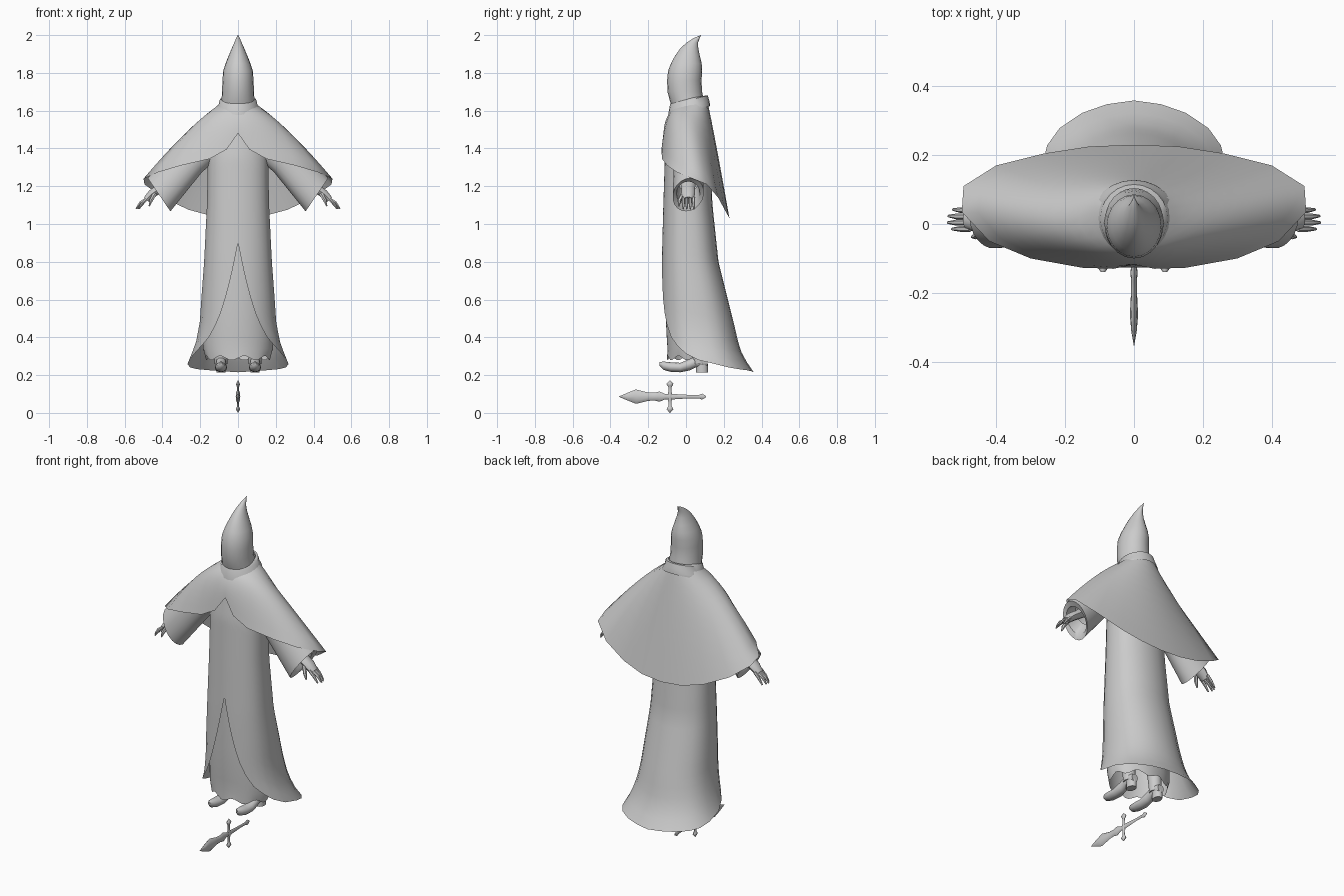
import bpy, bmesh, math
from mathutils import Vector

if "Cube" in bpy.data.objects:
    bpy.data.objects.remove(bpy.data.objects["Cube"])

cloth = bpy.data.materials.new("plain grey")
cloth.diffuse_color = (0.6, 0.6, 0.6, 1)
cloth.use_nodes = True
cloth.node_tree.nodes["Principled BSDF"].inputs["Base Color"].default_value = cloth.diffuse_color


def loft(name, rings, cap_start=False, cap_end=False, angle=50):
    """Skin a list of closed rings that all have the same point count."""
    bm = bmesh.new()
    rows = [[bm.verts.new(p) for p in r] for r in rings]
    n = len(rows[0])
    for a, b in zip(rows, rows[1:]):
        for i in range(n):
            j = (i + 1) % n
            bm.faces.new((a[i], a[j], b[j], b[i]))
    if cap_start:
        bm.faces.new(rows[0])
    if cap_end:
        bm.faces.new(rows[-1])
    bmesh.ops.recalc_face_normals(bm, faces=bm.faces)
    me = bpy.data.meshes.new(name)
    bm.to_mesh(me)
    bm.free()
    me.materials.append(cloth)
    ob = bpy.data.objects.new(name, me)
    bpy.context.collection.objects.link(ob)
    bpy.ops.object.select_all(action='DESELECT')
    ob.select_set(True)
    bpy.context.view_layer.objects.active = ob
    bpy.ops.object.shade_smooth_by_angle(angle=math.radians(angle))
    return ob


def ring(c, u, v, n):
    """Ellipse around c with half axes u and v."""
    c, u, v = Vector(c), Vector(u), Vector(v)
    return [c + u * math.cos(2 * math.pi * i / n) + v * math.sin(2 * math.pi * i / n)
            for i in range(n)]


def interp(table, z):
    """Linear lookup in rows sorted by falling z."""
    for a, b in zip(table, table[1:]):
        if z >= b[0]:
            t = min(1, max(0, (a[0] - z) / (a[0] - b[0])))
            return [p + (q - p) * t for p, q in zip(a, b)]
    return table[-1]


def tube(name, pts, radii, n=8, flat=1.0):
    """Round limb along a path, flattened across the y axis by flat."""
    pts = [Vector(p) for p in pts]
    rings = []
    for i, p in enumerate(pts):
        d = (pts[min(i + 1, len(pts) - 1)] - pts[max(i - 1, 0)]).normalized()
        side = Vector((0, 1, 0))
        side = (side - d * side.dot(d)).normalized()
        rings.append(ring(p, side * radii[i] * flat, d.cross(side) * radii[i], n))
    return loft(name, rings, True, True)


# Robe: rows of height, half width, front y, back y
robe = [(1.6, .09, -.07, .10), (1.5, .14, -.09, .12), (1.35, .16, -.112, .13),
        (1.1, .165, -.12, .14), (.8, .18, -.128, .172), (.6, .195, -.13, .222),
        (.48, .203, -.13, .252), (.38, .222, -.125, .275), (.3, .25, -.12, .30),
        (.25, .275, -.115, .335), (.21, .29, -.115, .362)]
# Robe hem: angle from the front against hem height
hem = [(180, .215), (120, .235), (90, .268), (65, .325), (45, .40), (30, .50),
       (18, .63), (9, .76), (0, .90)]


def robe_point(a, z, inset=0.0):
    _, rx, yf, yb = interp(robe, z)
    c = math.cos(a)
    c = math.copysign(abs(c) ** .8, c)
    return (math.sin(a) * (rx - inset), (yf + yb) / 2 - c * ((yb - yf) / 2 - inset), z)


degs = [0, 4, 9, 14, 20, 27, 35, 45, 57, 70, 85, 100, 115, 130, 148, 164]
degs = degs + [180] + [-d for d in reversed(degs[1:])]
LEVELS = 26
rings = []
for k in range(LEVELS + 1):
    r = []
    for d in degs:
        low = interp(hem, abs(d))[1]
        r.append(robe_point(math.radians(d), 1.6 + (low - 1.6) * k / LEVELS))
    rings.append(r)
loft("robe", rings)

# Under robe with a wavy hem, showing through the front split
N = 48
under = [(1.0, .15, -.108, .12), (.6, .18, -.112, .16), (.4, .185, -.102, .17),
         (.34, .185, -.098, .17), (.29, .17, -.10, .165)]
rings = []
for z, rx, yf, yb in under:
    r = ring((0, (yf + yb) / 2, z), (rx, 0, 0), (0, (yb - yf) / 2, 0), N)
    if z == .29:
        r = [p + Vector((0, 0, .012 * math.sin(i * math.pi / 3))) for i, p in enumerate(r)]
    rings.append(r)
loft("under_robe", rings)

# Cape: neck ring, shoulder ring and hem ring joined by smooth curves
cape_hem = [(0, -.118, 1.48), (.06, -.13, 1.395), (.15, -.127, 1.345), (.3, -.1, 1.31),
            (.42, -.05, 1.275), (.5, .035, 1.24), (.495, .11, 1.21), (.40, .17, 1.14),
            (.26, .205, 1.075), (.13, .225, 1.04), (0, .23, 1.03)]
curves = []
for i, h in enumerate(cape_hem):
    a = math.pi * i / 10
    s, c = math.sin(a), math.cos(a)
    curves.append((Vector((.088 * s, .02 - .09 * c, 1.64 - .025 * c)),
                   Vector((.215 * s, .022 - .12 * c, 1.54 + .03 * c)), Vector(h)))
rings = []
M = .35
for k in range(11):
    t = k / 10
    w0 = (t - M) * (t - 1) / M
    w1 = t * (t - 1) / (M * (M - 1))
    w2 = t * (t - M) / (1 - M)
    half = [p * w0 + q * w1 + r * w2 for p, q, r in curves]
    rings.append(half + [Vector((-p.x, p.y, p.z)) for p in reversed(half[1:-1])])
loft("cape", rings, angle=70)

# Cowl folded round the neck, tilted down at the front
rings = []
for z, rx, ry, tilt in ((1.665, .082, .088, .015), (1.655, .098, .10, .025),
                        (1.62, .105, .108, .035), (1.60, .122, .112, .035),
                        (1.585, .125, .113, .04)):
    rings.append(ring((0, .015, z), (rx, 0, 0), (0, ry, tilt), 24))
loft("cowl", rings)

# Pointed hood: rows of height, half width, front y, back y
hood = [(1.60, .095, -.07, .10), (1.65, .087, -.085, .095), (1.70, .085, -.098, .085),
        (1.76, .082, -.10, .082), (1.81, .079, -.095, .086), (1.85, .066, -.08, .083),
        (1.89, .05, -.058, .073), (1.93, .033, -.03, .065), (1.96, .02, .003, .064),
        (1.985, .009, .042, .073), (2.0, .001, .079, .081)]
loft("hood", [ring((0, (f + b) / 2, z), (w, 0, 0), (0, (b - f) / 2, 0), 20)
              for z, w, f, b in hood], False, True)

for s, side in ((-1, "left"), (1, "right")):
    # Wide open sleeve; rows of centre x, centre z, long axis x and z, y radius
    rows = [(.13, 1.46, .05, .09, .075), (.24, 1.36, .05, .085, .075),
            (.33, 1.26, .055, .09, .078), (.418, 1.155, .06, .088, .082)]
    rings = [ring((s * x, .012, z), (s * ux, .012, uz), (0, r, 0), 20)
             for x, z, ux, uz, r in rows]
    # Cuff turned inwards so the opening shows depth
    rings.append(ring((s * .41, .012, 1.16), (s * .045, 0, .065), (0, .062, 0), 20))
    rings.append(ring((s * .36, .012, 1.22), (s * .035, 0, .05), (0, .05, 0), 20))
    loft(side + "_sleeve", rings)

    # Hand: forearm and palm, four fingers and a thumb
    tube(side + "_palm", [(s * .33, .012, 1.25), (s * .42, .012, 1.185),
                          (s * .455, .012, 1.16), (s * .485, .012, 1.13)],
         [.028, .024, .024, .018], 10, 1.5)
    for i in range(4):
        y = -.014 + i * .018
        reach = (.0, .012, .01, -.003)[i]
        tube(side + "_finger_%d" % (i + 1),
             [(s * .475, y, 1.14), (s * (.505 + reach), y, 1.112),
              (s * (.528 + reach), y * 1.05, 1.08)], [.009, .0085, .004], 6)
    tube(side + "_thumb", [(s * .44, -.015, 1.16), (s * .46, -.035, 1.125),
                           (s * .47, -.038, 1.095)], [.012, .01, .004], 6)

    # Boot: foot sections from toe to heel as y, half width, bottom z, top z
    foot = [(-.14, .006, .25, .268), (-.12, .02, .228, .272), (-.08, .03, .217, .268),
            (-.03, .032, .215, .265), (.02, .028, .225, .285), (.05, .026, .24, .30),
            (.09, .028, .24, .30), (.115, .02, .245, .29)]
    loft(side + "_foot", [ring((s * .09, y, (b + t) / 2), (w, 0, 0), (0, 0, (t - b) / 2), 12)
                          for y, w, b, t in foot], True, True)
    loft(side + "_heel", [ring((s * .09, .085, z), (.024, 0, 0), (0, .032, 0), 12)
                          for z in (.215, .26)], True, True)
    loft(side + "_boot_shaft", [ring((s * .09, y, z), (r, 0, 0), (0, r, 0), 12)
                                for y, z, r in ((.07, .26, .034), (.065, .32, .036),
                                                (.055, .45, .045), (.05, .6, .05))], True, True)

# Dagger lying below the figure: blade, grip and pommel along y
blade = [(-.355, .001), (-.31, .02), (-.265, .038), (-.20, .022), (-.165, .021),
         (-.14, .027), (-.11, .014), (-.085, .016), (-.05, .013), (.02, .009),
         (.07, .009), (.085, .016), (.105, .004)]
loft("dagger_blade", [ring((0, y, .095), (min(r * .4, .012), 0, 0), (0, 0, r), 8)
                      for y, r in blade], True, True)
# Cross guard with pointed knobs
guard = [(0, .013), (.025, .009), (.05, .008), (.06, .015), (.068, .018), (.077, .009), (.086, .001)]
for s, part in ((-1, "lower"), (1, "upper")):
    loft(part + "_guard", [ring((0, -.085, .095 + s * z), (r * .6, 0, 0), (0, r, 0), 8)
                           for z, r in guard], True, True)

# Rest the dagger tip on the ground plane
low = min((o.matrix_world @ v.co).z for o in bpy.data.objects for v in o.data.vertices)
for o in bpy.data.objects:
    if "guard" in o.name or "dagger" in o.name:
        o.location.z -= low
